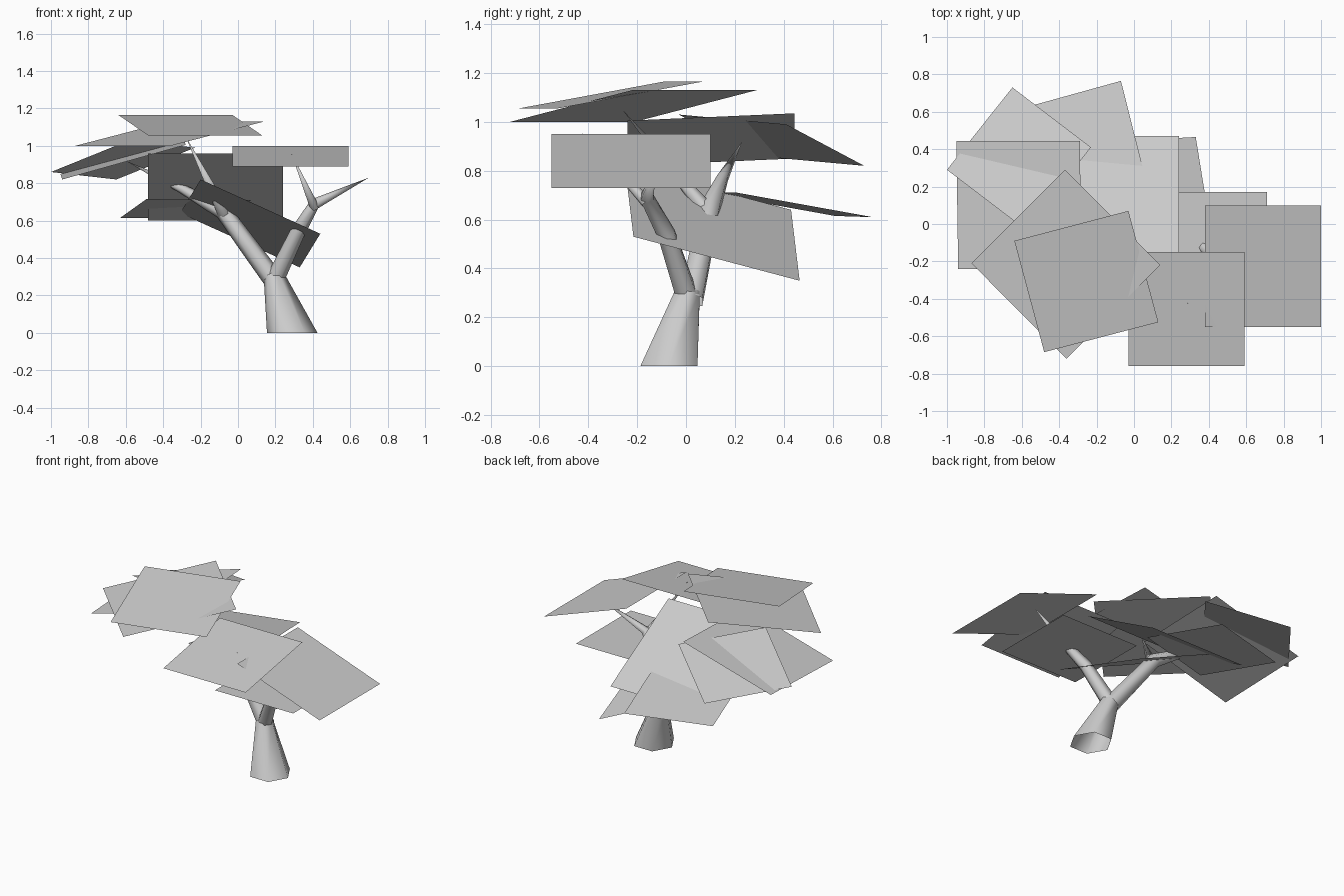
import bpy, bmesh, math
from mathutils import Vector

cube = bpy.data.objects.get("Cube")
if cube:
    bpy.data.objects.remove(cube, do_unlink=True)

grey = bpy.data.materials.new("plain grey")
grey.use_nodes = True
colour = (0.6, 0.6, 0.6, 1)
grey.diffuse_color = colour
grey.node_tree.nodes["Principled BSDF"].inputs["Base Color"].default_value = colour

SIDES = 6


def finish(bm, name, smooth=False):
    """Turn a bmesh into a named object in the scene."""
    mesh = bpy.data.meshes.new(name)
    for face in bm.faces:
        face.smooth = smooth
    bm.to_mesh(mesh)
    bm.free()
    mesh.materials.append(grey)
    obj = bpy.data.objects.new(name, mesh)
    bpy.context.collection.objects.link(obj)
    return obj


def limb(name, *stations):
    """Tapering tube through (x, y, z, radius); a zero radius makes a tip."""
    bm = bmesh.new()
    points = [Vector(s[:3]) for s in stations]
    rings = []
    for i, (point, station) in enumerate(zip(points, stations)):
        # Bend each ring halfway between its neighbouring segments
        before = points[max(i - 1, 0)]
        after = points[min(i + 1, len(points) - 1)]
        axis = (after - before).normalized()
        if point.z == 0:
            axis = Vector((0, 0, 1))
        across = Vector((0, 1, 0)).cross(axis).normalized()
        up = axis.cross(across)
        radius = station[3]
        if radius == 0:
            rings.append([bm.verts.new(point)])
            continue
        ring = []
        for k in range(SIDES):
            angle = math.tau * k / SIDES
            offset = across * math.cos(angle) + up * math.sin(angle)
            ring.append(bm.verts.new(point + offset * radius))
        rings.append(ring)
    for low, high in zip(rings, rings[1:]):
        for k in range(SIDES):
            n = (k + 1) % SIDES
            if len(high) == 1:
                bm.faces.new((low[k], low[n], high[0]))
            else:
                bm.faces.new((low[k], low[n], high[n], high[k]))
    return finish(bm, name, smooth=True)


def leaf_card(name, a, b, c):
    """Flat parallelogram through three successive corners, facing upward."""
    a, b, c = Vector(a), Vector(b), Vector(c)
    bm = bmesh.new()
    face = bm.faces.new([bm.verts.new(p) for p in (a, b, c, a + c - b)])
    face.normal_update()
    if face.normal.z < 0:
        face.normal_flip()
    return finish(bm, name)


# Trunk and main limbs
limb("trunk", (.29, -.07, 0, .135), (.19, .01, .31, .055))
limb("right_limb", (.2, .02, .27, .055), (.06, .06, .46, .05),
     (-.08, .1, .65, .045), (-.3, .15, .77, .025), (-.6, .23, .92, 0))
limb("left_limb", (.19, .01, .27, .05), (.32, -.08, .54, .04),
     (.41, -.16, .69, .03), (.7, -.12, .83, 0))

# Side twigs
limb("right_twig", (-.07, .09, .63, .035), (-.28, -.26, 1.05, 0))
limb("left_twig", (.41, -.16, .67, .025), (.285, -.43, .96, 0))

# Foliage on the left side
leaf_card("left_outer_leaf", (.38, .1, .95), (1, .1, .73), (1, -.55, .73))
leaf_card("left_front_leaf", (-.03, -.15, 1), (-.03, -.76, .89), (.59, -.76, .89))
leaf_card("left_level_leaf", (.12, .17, .65), (.71, .17, .65), (.71, -.42, .65))

# Foliage in the middle and back
leaf_card("low_middle_leaf", (.33, .465, .35), (.44, -.215, .53), (-.2, -.25, .82))
leaf_card("middle_leaf", (-.48, -.155, .96), (-.48, .47, .6), (.24, .47, .6))
leaf_card("back_leaf", (.07, .21, .71), (-.07, .765, .61), (-.63, .61, .615))

# Foliage on the right side and top
leaf_card("right_outer_leaf", (-.29, .445, 1.035), (-.95, .445, .85), (-.94, -.24, .82))
leaf_card("right_back_leaf", (-.23, .41, .99), (-.65, .73, .82), (-1, .29, .86))
leaf_card("right_front_leaf", (-.37, .29, 1.13), (-.87, -.21, 1), (-.36, -.72, 1))
leaf_card("top_leaf", (-.03, .07, 1.165), (-.64, -.09, 1.165), (-.48, -.685, 1.055))
